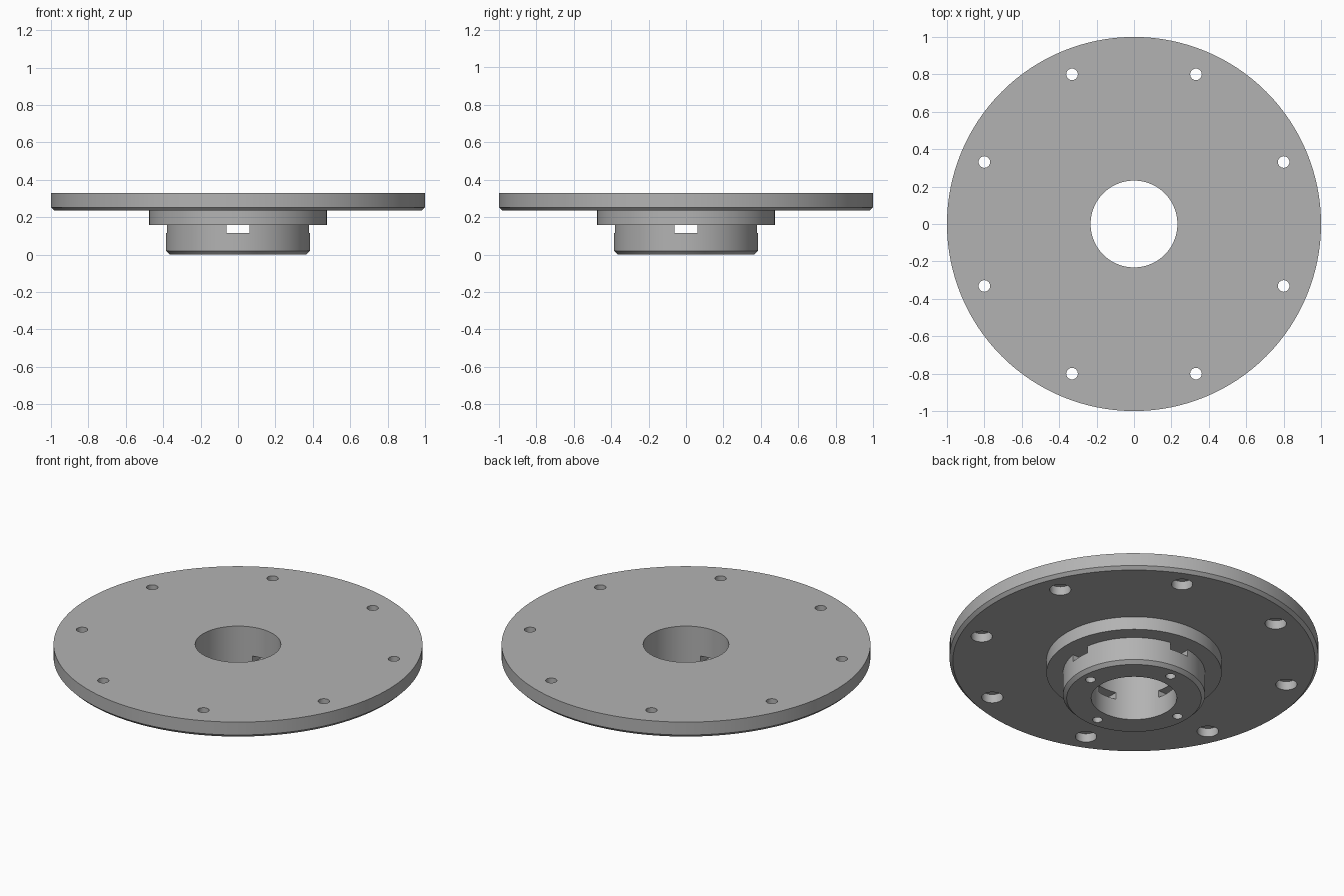
import bpy
import bmesh
from math import cos, sin, radians, pi
from mathutils import Matrix, Vector

cube = bpy.data.objects.get("Cube")
if cube:
    bpy.data.objects.remove(cube, do_unlink=True)

SEGMENTS = 128
BORE, TOP = 0.232, 0.33
PLATE_Z, FLANGE_Z, SLOT_Z = 0.235, 0.157, 0.115

grey = bpy.data.materials.new("machined_grey")
grey.use_nodes = True
colour = (0.45, 0.45, 0.45, 1)
grey.diffuse_color = colour
grey.node_tree.nodes["Principled BSDF"].inputs["Base Color"].default_value = colour


def make_object(name, bm):
    bmesh.ops.recalc_face_normals(bm, faces=bm.faces)
    mesh = bpy.data.meshes.new(name)
    bm.to_mesh(mesh)
    bm.free()
    mesh.materials.append(grey)
    obj = bpy.data.objects.new(name, mesh)
    bpy.context.collection.objects.link(obj)
    return obj


def add_cylinder(bm, x, y, radius, z0, z1):
    bmesh.ops.create_cone(bm, cap_ends=True, segments=32, radius1=radius, radius2=radius,
                          depth=z1 - z0, matrix=Matrix.Translation((x, y, (z0 + z1) / 2)))


def cut(target, name, bm):
    cutter = make_object(name, bm)
    cutter.hide_render = True
    mod = target.modifiers.new(name, "BOOLEAN")
    mod.operation = "DIFFERENCE"
    mod.solver = "EXACT"
    mod.object = cutter
    bpy.context.view_layer.objects.active = target
    bpy.ops.object.modifier_apply(modifier=mod.name)
    bpy.data.objects.remove(cutter, do_unlink=True)


# Turned body: chamfered hub, flange and chamfered disc around one bore
profile = [(BORE, 0), (0.365, 0), (0.385, 0.02), (0.385, FLANGE_Z), (0.475, FLANGE_Z),
           (0.475, PLATE_Z), (0.982, PLATE_Z), (1, 0.253), (1, TOP), (BORE, TOP)]
bm = bmesh.new()
verts = [bm.verts.new((r, 0, z)) for r, z in profile]
edges = [bm.edges.new((a, b)) for a, b in zip(verts, verts[1:] + verts[:1])]
bmesh.ops.spin(bm, geom=verts + edges, cent=(0, 0, 0), axis=(0, 0, 1),
               angle=2 * pi, steps=SEGMENTS, use_merge=True)
bmesh.ops.remove_doubles(bm, verts=bm.verts, dist=0.0001)
body = make_object("flanged_disc", bm)

# Eight bolt holes through the disc, then their wider counterbores from below
ring = [radians(22.5 + 45 * i) for i in range(8)]
for name, radius, z0, z1 in (("bolt_holes", 0.031, 0.2, 0.4),
                             ("counterbores", 0.058, 0.2, PLATE_Z + 0.052)):
    bm = bmesh.new()
    for a in ring:
        add_cylinder(bm, 0.866 * cos(a), 0.866 * sin(a), radius, z0, z1)
    cut(body, name, bm)

# Four nut slots through the hub wall, just under the flange
bm = bmesh.new()
for i in range(4):
    a = pi / 2 * i
    matrix = (Matrix.Rotation(a, 4, "Z")
              @ Matrix.Translation((0.31, 0, (SLOT_Z + FLANGE_Z) / 2))
              @ Matrix.Diagonal((0.28, 0.122, FLANGE_Z - SLOT_Z, 1)))
    bmesh.ops.create_cube(bm, size=1, matrix=matrix)
cut(body, "nut_slots", bm)

# Four screw holes from the hub face up into the slots
bm = bmesh.new()
for i in range(4):
    p = Matrix.Rotation(pi / 2 * i, 3, "Z") @ Vector((0.308, 0, 0))
    add_cylinder(bm, p.x, p.y, 0.027, -0.05, (SLOT_Z + FLANGE_Z) / 2)
cut(body, "screw_holes", bm)

# Smooth round walls with crisp rims
bpy.ops.object.select_all(action="DESELECT")
body.select_set(True)
bpy.context.view_layer.objects.active = body
bpy.ops.object.shade_smooth_by_angle(angle=radians(25))
